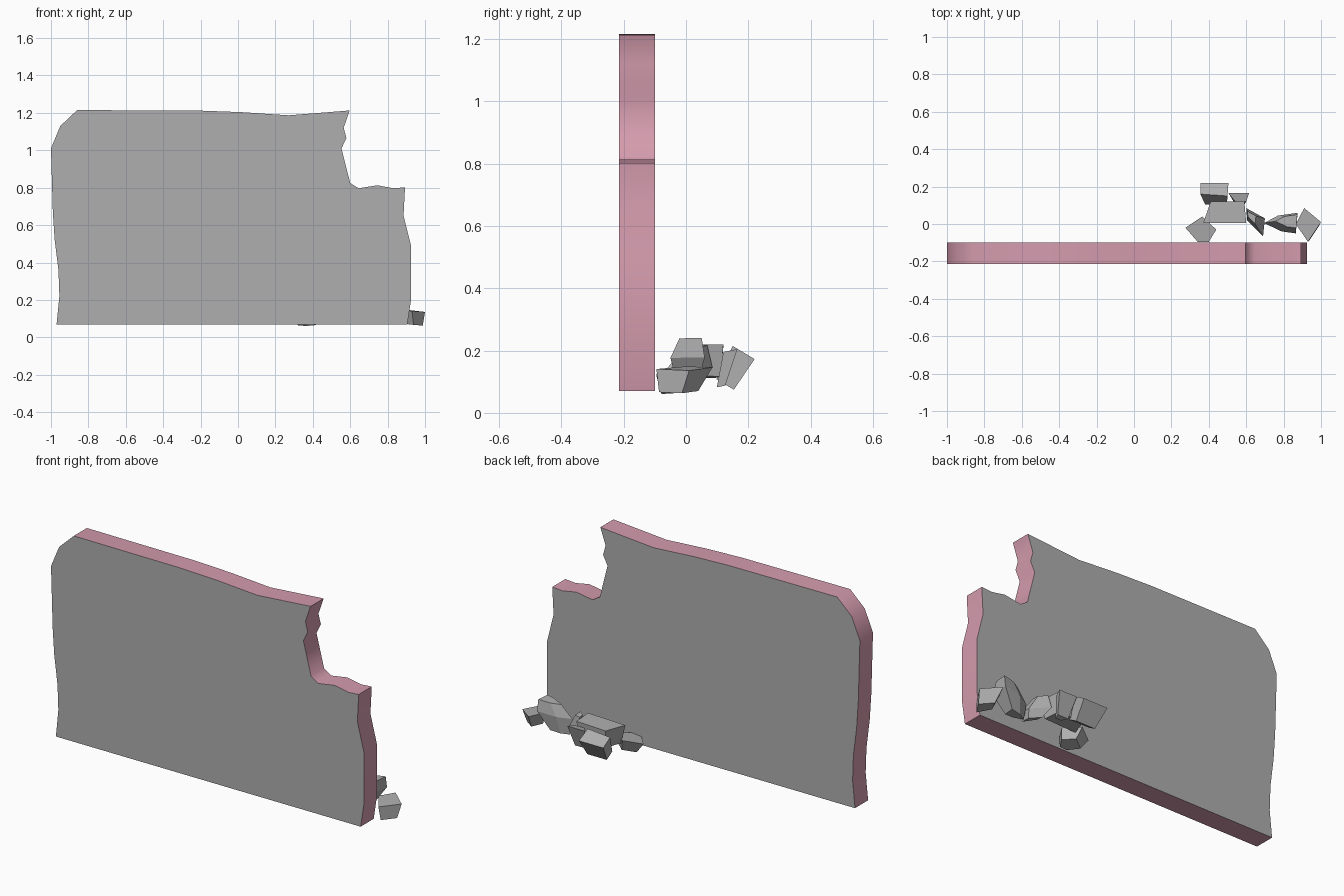
import bpy, bmesh
from math import radians

if "Cube" in bpy.data.objects:
    bpy.data.objects.remove(bpy.data.objects["Cube"])


def material(name, colour):
    m = bpy.data.materials.new(name)
    m.diffuse_color = (*colour, 1)
    m.use_nodes = True
    m.node_tree.nodes["Principled BSDF"].inputs["Base Color"].default_value = m.diffuse_color
    return m


pink = material("pink_edge", (0.66, 0.33, 0.42))
grey = material("dark_grey", (0.43, 0.43, 0.43))


def finish(bm, name, materials):
    bmesh.ops.recalc_face_normals(bm, faces=bm.faces)
    mesh = bpy.data.meshes.new(name)
    bm.to_mesh(mesh)
    bm.free()
    for m in materials:
        mesh.materials.append(m)
    ob = bpy.data.objects.new(name, mesh)
    bpy.context.collection.objects.link(ob)
    return ob


# Broken wall slab: grey front and back, pink exposed edge
profile = [(-0.97, 0.07), (-0.955, 0.22), (-0.96, 0.36), (-0.98, 0.52),
           (-0.99, 0.67), (-1.0, 1.01), (-0.95, 1.13), (-0.86, 1.215),
           (-0.2, 1.212), (0.02, 1.204), (0.27, 1.187), (0.597, 1.213),
           (0.565, 1.12), (0.58, 1.065), (0.553, 1.01), (0.6, 0.825),
           (0.645, 0.797), (0.745, 0.813), (0.83, 0.797), (0.893, 0.802),
           (0.885, 0.65), (0.925, 0.49), (0.925, 0.2), (0.905, 0.07)]
bm = bmesh.new()
face = bm.faces.new([bm.verts.new((x, -0.215, z)) for x, z in profile])
ext = bmesh.ops.extrude_face_region(bm, geom=[face], use_keep_orig=True)
for g in ext["geom"]:
    if isinstance(g, bmesh.types.BMVert):
        g.co.y = -0.1
for f in bm.faces:
    f.material_index = 0 if len(f.verts) > 4 else 1
wall = finish(bm, "broken_wall", (grey, pink))
bpy.context.view_layer.objects.active = wall
wall.select_set(True)
bpy.ops.object.shade_smooth_by_angle(angle=radians(60))
wall.select_set(False)


def rock(name, outline, z, bottom, slope=(0, 0), top=None):
    """Convex chunk: widest outline at z, caps given as (z, scale, dx, dy)."""
    cx = sum(p[0] for p in outline) / len(outline)
    cy = sum(p[1] for p in outline) / len(outline)
    bm = bmesh.new()
    for zz, s, dx, dy in filter(None, ((z, 1, 0, 0), bottom, top)):
        for x, y in outline:
            ox, oy = (x - cx) * s, (y - cy) * s
            bm.verts.new((cx + ox + dx, cy + oy + dy,
                          zz + ox * slope[0] + oy * slope[1]))
    hull = bmesh.ops.convex_hull(bm, input=bm.verts)
    loose = {v for v in hull["geom_interior"] + hull["geom_unused"]
             if isinstance(v, bmesh.types.BMVert) and not v.link_faces}
    bmesh.ops.delete(bm, geom=list(loose), context="VERTS")
    bmesh.ops.dissolve_limit(bm, angle_limit=radians(6),
                             verts=bm.verts, edges=bm.edges)
    return finish(bm, name, (grey,))


# Fallen rubble behind the wall, left to right
rock("rubble_low_left", [(0.275, -0.02), (0.365, 0.04), (0.44, -0.03), (0.40, -0.095), (0.34, -0.095)],
     0.13, (0.068, 0.7, 0.02, 0), (0.1, 0.15))
rock("rubble_large_block", [(0.37, 0.005), (0.41, 0.12), (0.59, 0.12), (0.60, 0.005)],
     0.217, (0.115, 0.85, 0, 0), (0.03, 0))
rock("rubble_back_block", [(0.355, 0.16), (0.355, 0.22), (0.505, 0.22), (0.5, 0.15)],
     0.192, (0.09, 0.8, 0.01, -0.06), (0, -0.6))
rock("rubble_wedge", [(0.505, 0.165), (0.615, 0.165), (0.60, 0.12), (0.54, 0.12)],
     0.2, (0.085, 0.6, 0, -0.03), (0, 0.2))
rock("rubble_shard", [(0.60, 0.085), (0.70, 0.03), (0.69, -0.065), (0.605, 0.02)],
     0.14, (0.09, 0.6, 0.01, -0.01), (-0.25, -0.1), (0.215, 0.45, -0.02, 0.02))
rock("rubble_tall_chunk", [(0.695, 0.005), (0.77, 0.045), (0.875, 0.06), (0.865, -0.05), (0.79, -0.04)],
     0.17, (0.075, 0.55, -0.03, 0), (0.1, 0), (0.235, 0.65, 0.025, 0.01))
rock("rubble_low_right", [(0.865, 0.0), (0.91, 0.085), (1.0, 0.01), (0.93, -0.095)],
     0.143, (0.068, 0.7, 0.01, -0.02), (-0.1, 0.02))
